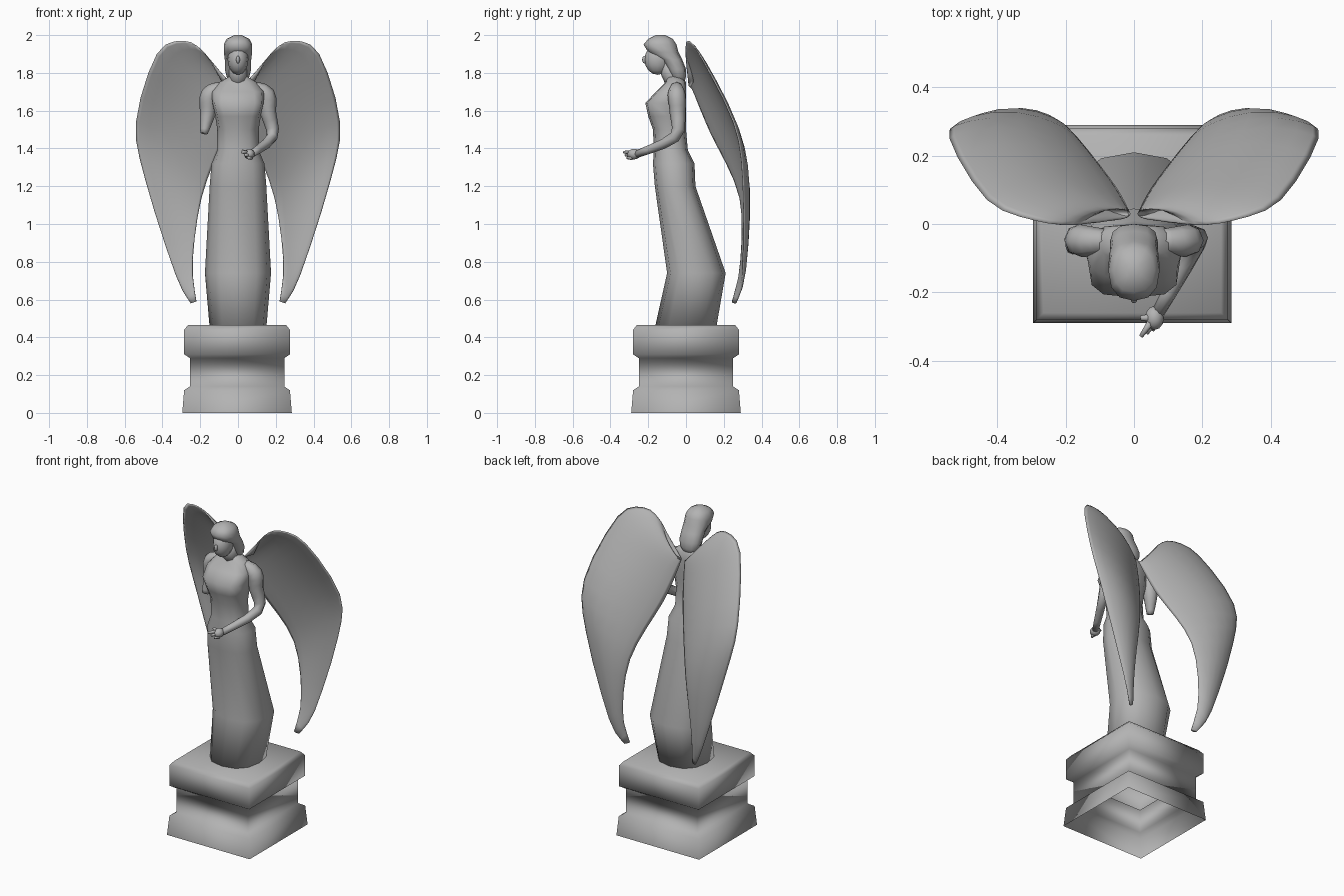
import bpy, bmesh, math
from mathutils import Matrix, Vector

if "Cube" in bpy.data.objects:
    bpy.data.objects.remove(bpy.data.objects["Cube"], do_unlink=True)

# Single stone colour
stone = bpy.data.materials.new("grey_stone")
stone.use_nodes = True
stone_colour = (.45, .45, .45, 1)
stone.diffuse_color = stone_colour
stone.node_tree.nodes["Principled BSDF"].inputs["Base Color"].default_value = stone_colour


def finish(name, bm):
    """Turn a bmesh into a smooth stone object."""
    bmesh.ops.recalc_face_normals(bm, faces=bm.faces)
    mesh = bpy.data.meshes.new(name)
    bm.to_mesh(mesh)
    bm.free()
    mesh.materials.append(stone)
    for face in mesh.polygons:
        face.use_smooth = True
    obj = bpy.data.objects.new(name, mesh)
    bpy.context.collection.objects.link(obj)


def loft(name, rings, closed_bottom=True):
    """Skin a list of equal-sized rings, bottom or start first."""
    bm = bmesh.new()
    rows = [[bm.verts.new(point) for point in ring] for ring in rings]
    for low, high in zip(rows, rows[1:]):
        for i in range(len(low)):
            bm.faces.new((low[i - 1], low[i], high[i], high[i - 1]))
    if closed_bottom:
        bm.faces.new(rows[0][::-1])
    bm.faces.new(rows[-1])
    finish(name, bm)


def ball(name, centre, radii):
    """Ellipsoid for the rounded parts of the head and hand."""
    bm = bmesh.new()
    place = Matrix.Translation(centre) @ Matrix.Diagonal((*radii, 1))
    bmesh.ops.create_uvsphere(bm, u_segments=12, v_segments=8, radius=1, matrix=place)
    finish(name, bm)


def angles(count):
    return [math.tau * i / count for i in range(count)]


def along(points, u):
    """Point at fraction u of a smooth curve through the given points."""
    last = len(points) - 1
    i = min(int(u * last), last - 1)
    f = u * last - i
    a, b, c, d = (Vector(points[max(0, min(last, i + k))]) for k in (-1, 0, 1, 2))
    return b + ((c - a) * f + (2 * a - 5 * b + 4 * c - d) * f ** 2
                + (3 * b - a - 3 * c + d) * f ** 3) / 2


def tube(name, path, sides=8, count=12):
    """Sweep a circle along a smooth path of (x, y, z, radius)."""
    path = [along(path, k / count) for k in range(count + 1)]
    rings = []
    for i, point in enumerate(path):
        ahead = path[min(i + 1, count)].to_3d()
        direction = ahead - path[max(i - 1, 0)].to_3d()
        u = direction.cross(Vector((1, 0, 0))).normalized()
        v = direction.cross(u).normalized()
        rings.append([point.to_3d() + point.w * (u * math.cos(a) + v * math.sin(a))
                      for a in angles(sides)])
    loft(name, rings)


def oval(z, half_width, front, back, roundness=.85):
    """Slightly squared horizontal ring between a front and a back y."""
    def squared(value):
        return math.copysign(abs(value) ** roundness, value)
    middle, depth = (front + back) / 2, (back - front) / 2
    return [(half_width * squared(math.sin(a)), middle + depth * squared(math.cos(a)), z)
            for a in angles(12)]


# Square moulded plinth, open underneath
plinth_profile = [(.29, 0), (.28, .12), (.25, .14), (.25, .29), (.28, .31), (.28, .44), (.26, .465)]
corners = ((-1, -1), (1, -1), (1, 1), (-1, 1))
loft("plinth", [[(x * size - .005, y * size, z) for x, y in corners] for size, z in plinth_profile],
     closed_bottom=False)

# Gown and torso: height, half width, front y, back y; the bust is squarer
gown = [(.45, .15, -.165, .16), (.74, .175, -.1, .21), (1.2, .15, -.165, .05),
        (1.32, .14, -.175, .045), (1.39, .11, -.17, .01), (1.5, .11, -.175, 0),
        (1.57, .12, -.2, 0, .7), (1.64, .135, -.215, 0, .6), (1.7, .14, -.16, 0, .7),
        (1.75, .1, -.11, 0), (1.78, .05, -.1, -.02)]
loft("gown_and_torso", [oval(*row) for row in gown])

# Neck, face and swept-back hair
tube("neck", [(0, -.05, 1.73, .05), (0, -.11, 1.85, .045)], count=2)
ball("face", (0, -.15, 1.87), (.055, .07, .08))
ball("nose", (0, -.22, 1.87), (.01, .012, .02))
hair = [(1.74, .03, -.05, -.01), (1.78, .06, -.08, 0), (1.82, .07, -.1, 0), (1.87, .07, -.13, -.02),
        (1.91, .075, -.2, -.04), (1.95, .075, -.225, -.05), (1.98, .06, -.2, -.07),
        (2, .02, -.16, -.11)]
loft("hair", [oval(*row) for row in hair])

# Wing edges from the root, round the top, down to the tip
outer_edge = [(.09, .03, 1.76), (.18, 0, 1.91), (.29, .01, 1.97), (.43, .07, 1.9),
              (.54, .25, 1.54), (.49, .3, 1.23), (.33, .3, .73), (.25, .26, .58)]
inner_edge = [(.01, .03, 1.72), (.06, .12, 1.5), (.19, .28, 1.15), (.24, .29, .8), (.22, .25, .59)]


def wing_ring(s, side):
    """Thin cross-section, arched backwards between the two edges."""
    inner, outer = along(inner_edge, s * s), along(outer_edge, s)
    arch = .055 * math.sin(math.pi * s) ** 2
    thickness = .017 - .005 * s
    ring = []
    for a in angles(16):
        point = inner.lerp(outer, (1 - math.cos(a)) / 2)
        point.y += arch * math.sin(a) ** 2 + thickness * math.sin(a)
        point.x *= side
        ring.append(point)
    return ring


# Arms share the shoulder; the right one is broken off below the elbow
shoulder = [(.08, -.05, 1.72, .035), (.15, -.05, 1.685, .047), (.16, -.045, 1.59, .042)]
forearms = {"left": [(.18, -.06, 1.46, .03), (.07, -.26, 1.37, .02)],
            "right": [(.18, -.07, 1.48, .02)]}

for label, side in (("left", 1), ("right", -1)):
    loft(label + "_wing", [wing_ring(k / 21, side) for k in range(22)])
    arm = shoulder + forearms[label]
    tube(label + "_arm", [(side * x, y, z, radius) for x, y, z, radius in arm])

# Left hand with fingers fanned along the forearm
palm = Vector((.06, -.275, 1.37))
ball("left_palm", palm, (.028, .035, .028))
for i, finger in enumerate(("index", "middle", "little")):
    start = palm + Vector((.01 * i - .01, -.01, .01 - .015 * i))
    end = start + Vector((-.03, -.045, 0)) * (1 - i / 5)
    tube(finger + "_finger", [(*start, .012), (*end, .007)], sides=6, count=2)
thumb_tip = palm + Vector((-.04, 0, .02))
tube("left_thumb", [(*palm, .015), (*thumb_tip, .007)], sides=6, count=2)
